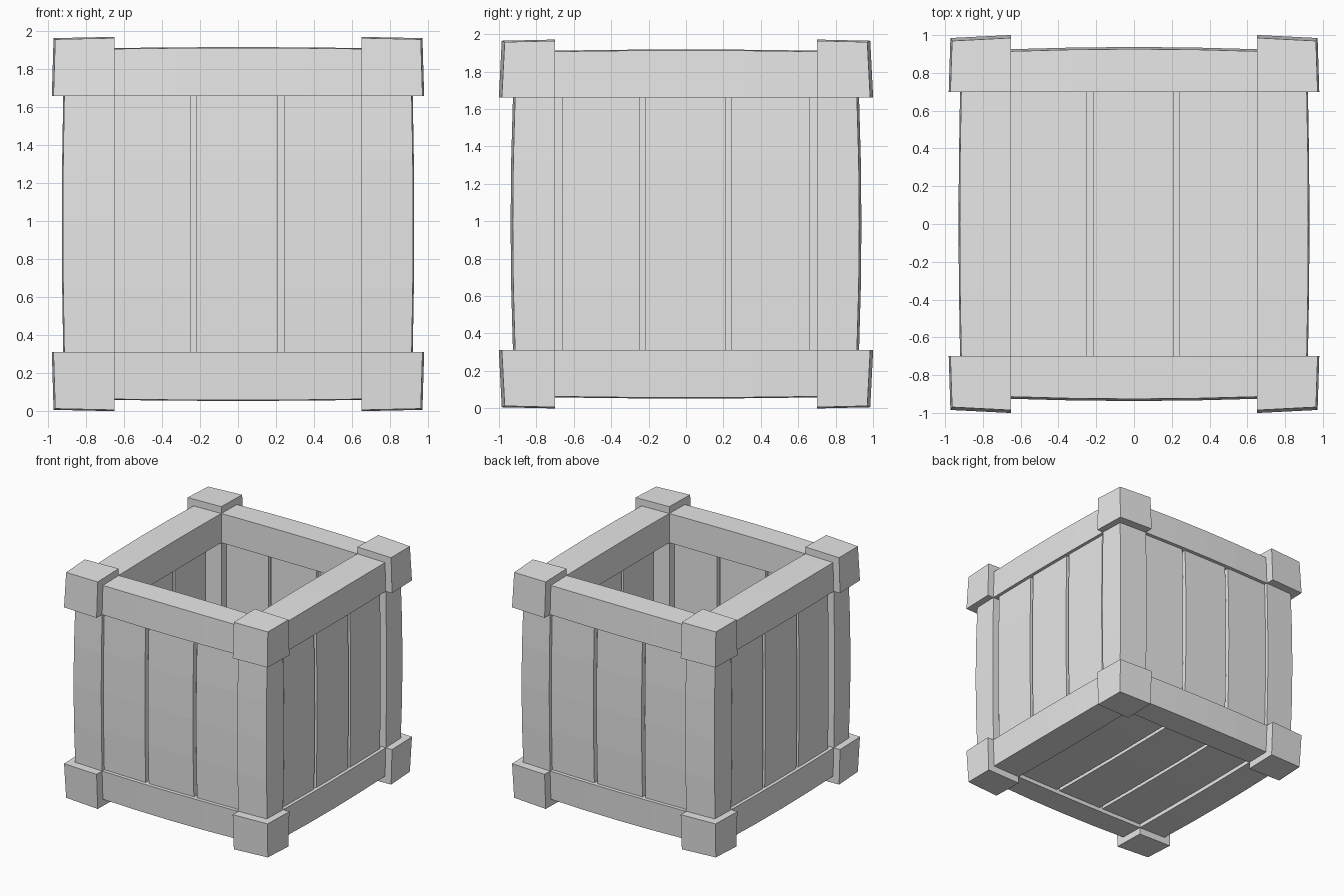
import bpy
import bmesh
from mathutils import Vector

cube = bpy.data.objects.get("Cube")
if cube:
    bpy.data.objects.remove(cube, do_unlink=True)

# One plain grey for the whole crate
grey = bpy.data.materials.new("plain grey")
grey.use_nodes = True
color = (0.8, 0.8, 0.8, 1)
grey.diffuse_color = color
grey.node_tree.nodes["Principled BSDF"].inputs["Base Color"].default_value = color

HALF_HEIGHT = 0.985
BULGE = (0.018, 0.03, 0.013)
INNER = (0.65, 0.70, 0.675)    # inner edge of the frame on each axis
OUTER = (0.92, 0.922, 0.926)   # outer face of the frame
CORNER = (0.98, 0.997, 0.985)  # outer face of the corner blocks


def swell(co):
    """Push outward-facing points out most at the middle of each side."""
    out = co.copy()
    for a in range(3):
        if abs(co[a]) > 0.82:
            r2 = co.length_squared - co[a] ** 2
            out[a] = co[a] * (1 + BULGE[a] * (1 - r2))
    return out


def box(name, lo, hi, axis=None, cuts=3):
    """Box between two corners, split along its length, then swollen."""
    lo, hi = Vector(lo), Vector(hi)
    bm = bmesh.new()
    bmesh.ops.create_cube(bm, size=1)
    for v in bm.verts:
        v.co = Vector([lo[i] + (v.co[i] + 0.5) * (hi[i] - lo[i]) for i in range(3)])
    if axis is not None:
        long_edges = [e for e in bm.edges
                      if abs(e.verts[0].co[axis] - e.verts[1].co[axis]) > 1e-5]
        bmesh.ops.subdivide_edges(bm, edges=long_edges, cuts=cuts, use_grid_fill=True)
    for v in bm.verts:
        v.co = swell(v.co) + Vector((0, 0, HALF_HEIGHT))
    bmesh.ops.recalc_face_normals(bm, faces=bm.faces)
    mesh = bpy.data.meshes.new(name)
    bm.to_mesh(mesh)
    bm.free()
    mesh.materials.append(grey)
    ob = bpy.data.objects.new(name, mesh)
    bpy.context.collection.objects.link(ob)


def span(sign, near, far):
    return (near, far) if sign > 0 else (-far, -near)


def box_from_ranges(name, ranges, axis=None):
    box(name, [r[0] for r in ranges], [r[1] for r in ranges], axis)


# Eight corner blocks
for sx in (-1, 1):
    for sy in (-1, 1):
        for sz in (-1, 1):
            signs = (sx, sy, sz)
            box_from_ranges("corner_block",
                            [span(signs[i], INNER[i], CORNER[i]) for i in range(3)])

# Twelve frame beams: rails along x and y, posts along z
for axis, name in enumerate(("long_rail", "side_rail", "corner_post")):
    for s in (-1, 1):
        for t in (-1, 1):
            ranges, signs = [], [s, t]
            for i in range(3):
                if i == axis:
                    ranges.append((-INNER[i], INNER[i]))
                else:
                    ranges.append(span(signs.pop(0), INNER[i], OUTER[i]))
            box_from_ranges(name, ranges, axis)


def plank_wall(name, normal, sign, across, length, edge):
    """Three planks with grooves on both faces of a solid core."""
    ranges = [None] * 3
    ranges[length] = (-INNER[length], INNER[length])
    # Core panel behind the grooves
    ranges[normal] = span(sign, 0.80, 0.86)
    ranges[across] = (-INNER[across], INNER[across])
    box_from_ranges(name + "_core", ranges, length)
    # Planks
    ranges[normal] = span(sign, 0.77, 0.892)
    for a, b in ((-edge, -0.248), (-0.218, 0.212), (0.242, edge)):
        ranges[across] = (a, b)
        box_from_ranges(name + "_plank", ranges, length)


for s in (-1, 1):
    plank_wall("front_wall" if s < 0 else "back_wall", 1, s, 0, 2, INNER[0])
    plank_wall("left_wall" if s > 0 else "right_wall", 0, s, 1, 2, 0.66)
plank_wall("floor", 2, -1, 0, 1, INNER[0])
